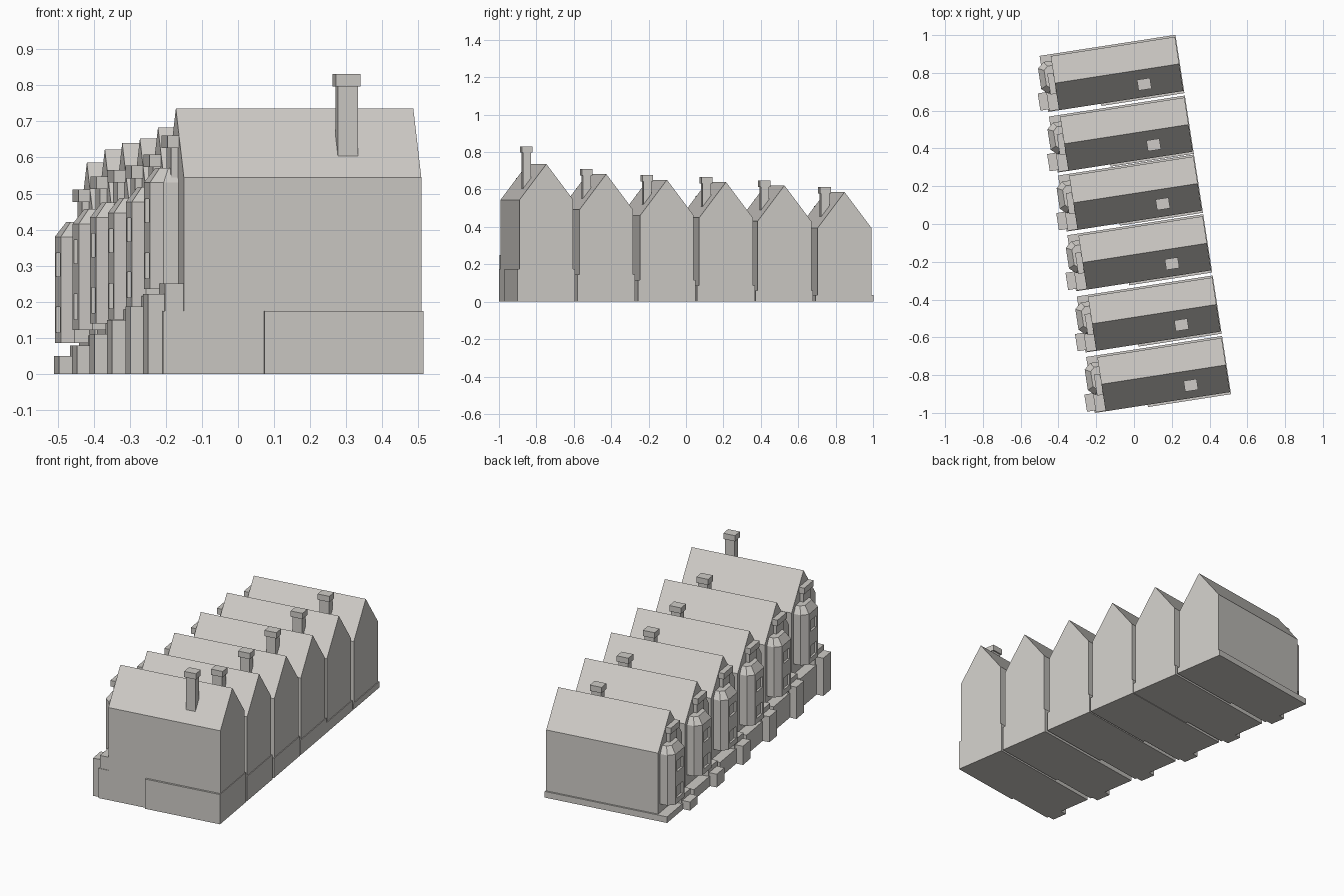
import bpy, bmesh, math
from mathutils import Matrix, Vector

if "Cube" in bpy.data.objects:
    bpy.data.objects.remove(bpy.data.objects["Cube"])

STONE = bpy.data.materials.new("pale_stone")
STONE.use_nodes = True
STONE.diffuse_color = (0.62, 0.60, 0.57, 1)
STONE.node_tree.nodes["Principled BSDF"].inputs["Base Color"].default_value = STONE.diffuse_color

TURN = Matrix.Rotation(math.radians(8.8), 4, "Z")   # the row stands at an angle


def make(name, bm):
    bmesh.ops.recalc_face_normals(bm, faces=bm.faces)
    mesh = bpy.data.meshes.new(name)
    bm.to_mesh(mesh)
    bm.free()
    mesh.materials.append(STONE)
    ob = bpy.data.objects.new(name, mesh)
    ob.matrix_world = TURN
    bpy.context.collection.objects.link(ob)
    return ob


def loft(name, *loops):
    """Closed solid through matching loops of points."""
    bm = bmesh.new()
    rings = [[bm.verts.new(p) for p in loop] for loop in loops]
    n = len(rings[0])
    bm.faces.new(rings[0])
    bm.faces.new(rings[-1])
    for a, b in zip(rings, rings[1:]):
        for i in range(n):
            j = (i + 1) % n
            bm.faces.new((a[i], a[j], b[j], b[i]))
    return make(name, bm)


def box(name, u, v, z):
    ring = [(u[0], v[0]), (u[1], v[0]), (u[1], v[1]), (u[0], v[1])]
    return loft(name, *[[(a, b, h) for a, b in ring] for h in z])


FRONT, BACK = -0.30, 0.366
HALF = 0.145


def house(tag, v, peak, base, step):
    eave = peak - 0.191

    def span(a, b):
        return (v + a, v + b)

    # Gabled body
    gable = [(v - HALF, 0), (v + HALF, 0), (v + HALF, eave), (v, peak), (v - HALF, eave)]
    loft(f"house_body_{tag}", *[[(u, b, z) for b, z in gable] for u in (FRONT, BACK)])

    # Plinth and the thicker retaining wall on its rear half
    box(f"plinth_{tag}", (-0.358, 0.37), span(-HALF, 0.155), (0, base))
    box(f"retaining_wall_{tag}", (-0.075, 0.37), span(-0.157, -0.1), (0, base))

    # Entrance steps
    box(f"lower_step_{tag}", (-0.398, -0.35), span(-0.132, -0.04), (0, step))
    box(f"upper_step_{tag}", (-0.352, -0.29), span(-0.142, -0.03), (0, step + 0.029))

    # Bay with hipped cap
    plan = [(-0.29, -0.05), (-0.342, -0.05), (-0.376, -0.02),
            (-0.376, 0.09), (-0.342, 0.12), (-0.29, 0.12)]
    cap = [(-0.29, -0.025), (-0.325, -0.025), (-0.346, -0.005),
           (-0.346, 0.075), (-0.325, 0.095), (-0.29, 0.095)]
    rows = ((plan, eave - 0.31), (plan, eave - 0.015), (cap, eave + 0.026))
    bay = loft(f"bay_{tag}", *[[(a, v + b, z) for a, b in ring] for ring, z in rows])

    # Recessed bay windows, one per storey
    for level, (lo, hi) in enumerate(((-0.28, -0.21), (-0.125, -0.06))):
        cutter = box(f"window_cutter_{tag}_{level}", (-0.39, -0.364),
                     span(0.0, 0.07), (eave + lo, eave + hi))
        cutter.hide_render = True
        cutter.hide_viewport = True
        cut = bay.modifiers.new("window", "BOOLEAN")
        cut.operation = "DIFFERENCE"
        cut.solver = "EXACT"
        cut.object = cutter

    # Attic window with projecting hood
    box(f"attic_window_{tag}", (-0.32, -0.29), span(-0.042, 0.042), (eave, peak - 0.105))
    box(f"attic_hood_{tag}", (-0.332, -0.285), span(-0.056, 0.056), (peak - 0.11, peak - 0.075))

    # Chimney, taller on the end house
    top = peak + (0.095 if tag == 1 else 0.026)
    box(f"chimney_{tag}", (0.139, 0.195), span(-0.1, -0.056), (eave + 0.04, top - 0.03))
    box(f"chimney_cap_{tag}", (0.132, 0.202), span(-0.107, -0.049), (top - 0.034, top))


# Six houses stepping down the hill: centre, ridge, plinth top, step top
ROW = [(-0.812, 0.736, 0.175, 0.222), (-0.488, 0.683, 0.145, 0.187),
       (-0.160, 0.652, 0.115, 0.150), (0.160, 0.640, 0.088, 0.110),
       (0.476, 0.622, 0.060, 0.078), (0.801, 0.586, 0.036, 0.050)]
for number, spec in enumerate(ROW, 1):
    house(number, *spec)
